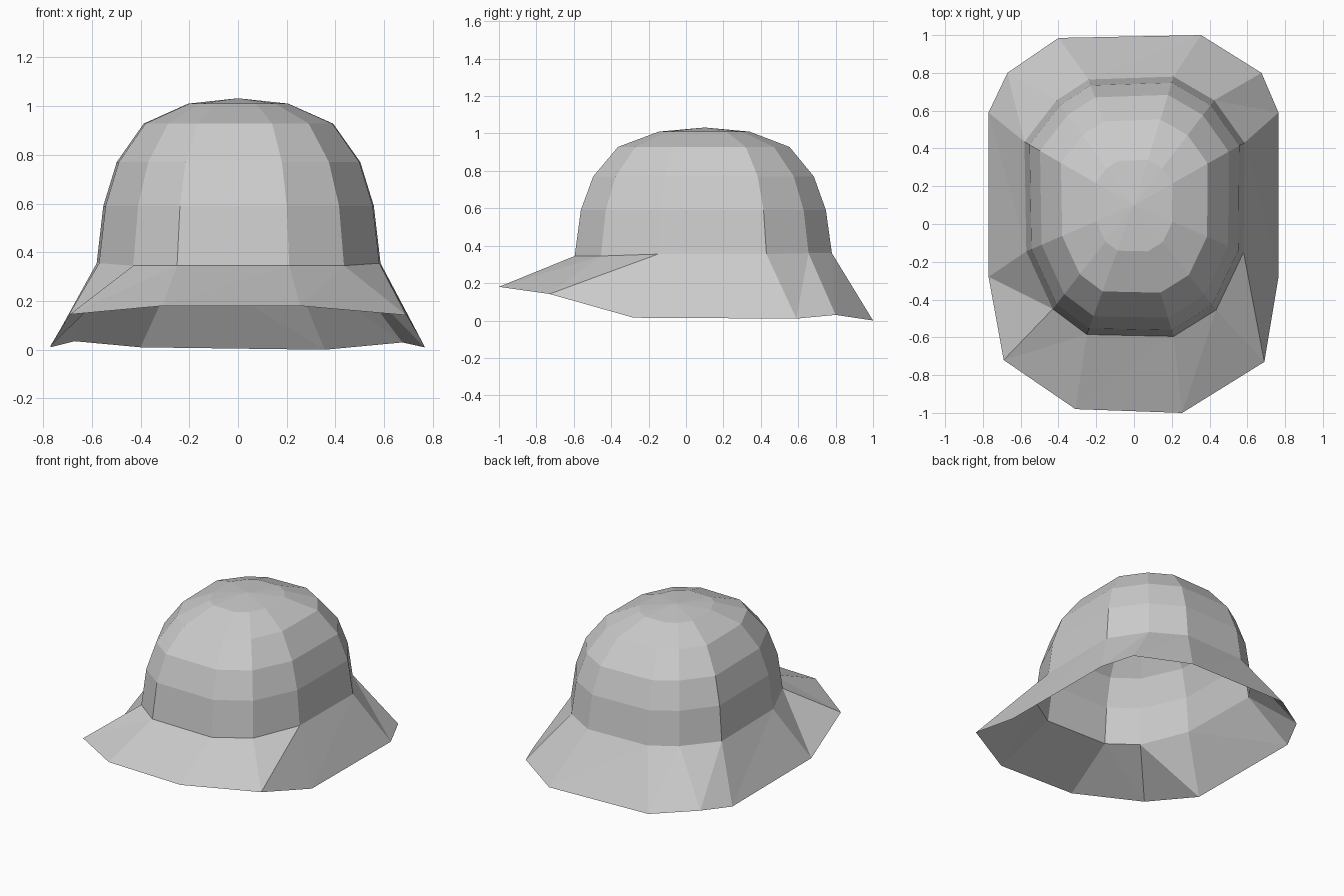
import bpy

# Where the crown meets the brim, clockwise from the back left (x, y, z)
BASE = [(-0.24, 0.765, 0.36), (0.21, 0.78, 0.36), (0.425, 0.655, 0.36), (0.585, 0.43, 0.355),
        (0.58, -0.15, 0.355), (0.435, -0.455, 0.345), (0.21, -0.595, 0.345), (-0.25, -0.585, 0.345),
        (-0.43, -0.45, 0.345), (-0.57, -0.145, 0.355), (-0.58, 0.435, 0.355), (-0.41, 0.655, 0.36)]
# Outer brim edge, same order
EDGE = [(-0.40, 0.985, 0.01), (0.355, 1.0, 0.0), (0.675, 0.80, 0.03), (0.765, 0.59, 0.01),
        (0.765, -0.28, 0.015), (0.69, -0.73, 0.142), (0.255, -1.0, 0.18), (-0.31, -0.98, 0.18),
        (-0.69, -0.72, 0.145), (-0.77, -0.28, 0.015), (-0.77, 0.59, 0.01), (-0.67, 0.80, 0.035)]
# Crown profile: ring scale and height
PROFILE = [(0.953, 0.59), (0.858, 0.77), (0.667, 0.928), (0.352, 1.01)]
CY = 0.10
N = len(BASE)


def add_mesh(name, verts, faces):
    mesh = bpy.data.meshes.new(name)
    mesh.from_pydata(verts, [], faces)
    mesh.update()
    obj = bpy.data.objects.new(name, mesh)
    bpy.context.collection.objects.link(obj)
    return obj


# Crown: base ring shrunk upward about its centre, closed by an apex fan
verts = list(BASE)
for s, z in PROFILE:
    verts += [(x * s, CY + (y - CY) * s, z) for x, y, _ in BASE]
apex = len(verts)
verts.append((0, CY, 1.032))
faces = []
for r in range(len(PROFILE)):
    for i in range(N):
        j = (i + 1) % N
        faces.append((r * N + j, r * N + i, r * N + N + i, r * N + N + j))
top = len(PROFILE) * N
faces += [(top + (i + 1) % N, top + i, apex) for i in range(N)]
add_mesh("hat_crown", verts, faces)

# Brim: single sheet, each panel folded on the same diagonal
faces = []
for i in range(N):
    j = (i + 1) % N
    faces += [(i, N + j, N + i), (i, j, N + j)]
add_mesh("hat_brim", BASE + EDGE, faces)
